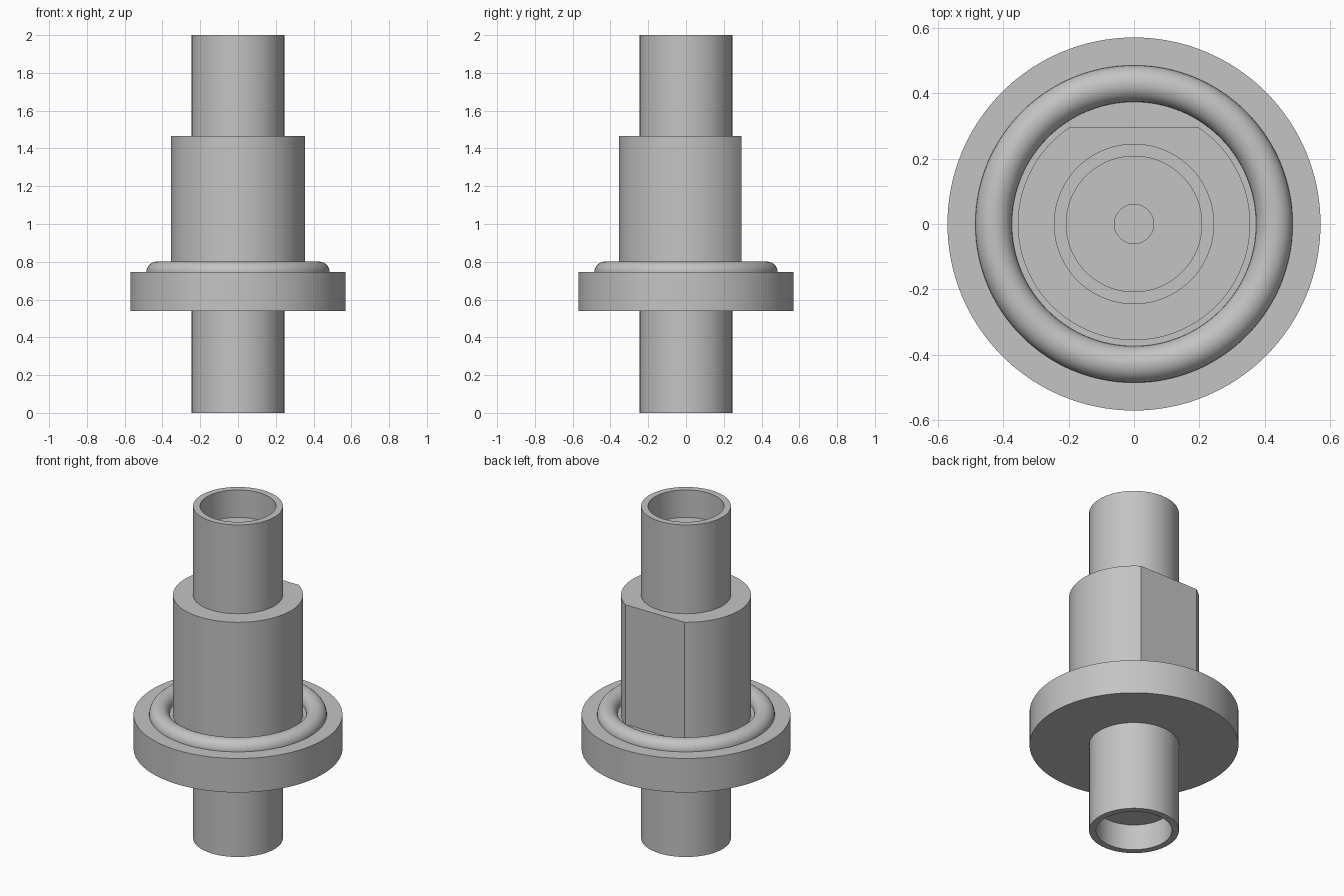
import bpy
import bmesh
import math
from mathutils import Matrix, Vector

SEGMENTS = 128

default_cube = bpy.data.objects.get("Cube")
if default_cube:
    bpy.data.objects.remove(default_cube, do_unlink=True)

# Single plain grey metal
GREY = (0.55, 0.55, 0.55, 1.0)
metal = bpy.data.materials.new("grey metal")
metal.use_nodes = True
metal.diffuse_color = GREY
metal.node_tree.nodes["Principled BSDF"].inputs["Base Color"].default_value = GREY


def finish(name, bm):
    """Turn a bmesh into a named, smooth shaded object with sharp rims."""
    bmesh.ops.recalc_face_normals(bm, faces=bm.faces)
    mesh = bpy.data.meshes.new(name)
    bm.to_mesh(mesh)
    bm.free()
    mesh.materials.append(metal)
    obj = bpy.data.objects.new(name, mesh)
    bpy.context.collection.objects.link(obj)
    bpy.ops.object.select_all(action="DESELECT")
    obj.select_set(True)
    bpy.context.view_layer.objects.active = obj
    bpy.ops.object.shade_smooth_by_angle(angle=math.radians(30))
    return obj


def lathe(profile, closed=False):
    """Spin (radius, height) points around the z axis."""
    bm = bmesh.new()
    verts = [bm.verts.new((r, 0, z)) for r, z in profile]
    edges = [bm.edges.new(pair) for pair in zip(verts, verts[1:])]
    if closed:
        edges.append(bm.edges.new((verts[-1], verts[0])))
    bmesh.ops.spin(bm, geom=verts + edges, axis=(0, 0, 1), cent=(0, 0, 0),
                   angle=math.tau, steps=SEGMENTS, use_duplicate=False)
    bmesh.ops.remove_doubles(bm, verts=bm.verts, dist=0.0001)
    return bm


# Sockets: open tubes with a recessed floor
TUBE, BORE, PIN_HOLE = 0.245, 0.207, 0.06
finish("upper_socket", lathe([
    (TUBE, 1.465), (TUBE, 2.0), (BORE, 2.0), (BORE, 1.835),
    (PIN_HOLE, 1.835), (PIN_HOLE, 1.75), (0, 1.75)]))
finish("lower_socket", lathe([
    (TUBE, 0.54), (TUBE, 0), (BORE, 0), (BORE, 0.155),
    (PIN_HOLE, 0.155), (PIN_HOLE, 0.24), (0, 0.24)]))

# Flange disc
finish("flange", lathe([(0, 0.54), (0.57, 0.54), (0.57, 0.745), (0, 0.745)]))

# Body barrel with a flat cut on the back
bm = lathe([(0, 0.745), (0.355, 0.745), (0.355, 1.465), (0, 1.465)])
cut = bmesh.ops.bisect_plane(bm, geom=bm.verts[:] + bm.edges[:] + bm.faces[:],
                             plane_co=Vector((0, 0.295, 0)),
                             plane_no=Vector((0, 1, 0)), clear_outer=True)
rim = [e for e in cut["geom_cut"] if isinstance(e, bmesh.types.BMEdge)]
bmesh.ops.contextual_create(bm, geom=rim)
finish("body", bm)

# Round sealing ring half sunk in the flange
ring_radius, ring_thickness, ring_sides = 0.429, 0.056, 32
finish("sealing_ring", lathe([
    (ring_radius + ring_thickness * math.cos(math.tau * i / ring_sides),
     0.745 + ring_thickness * math.sin(math.tau * i / ring_sides))
    for i in range(ring_sides)], closed=True))
